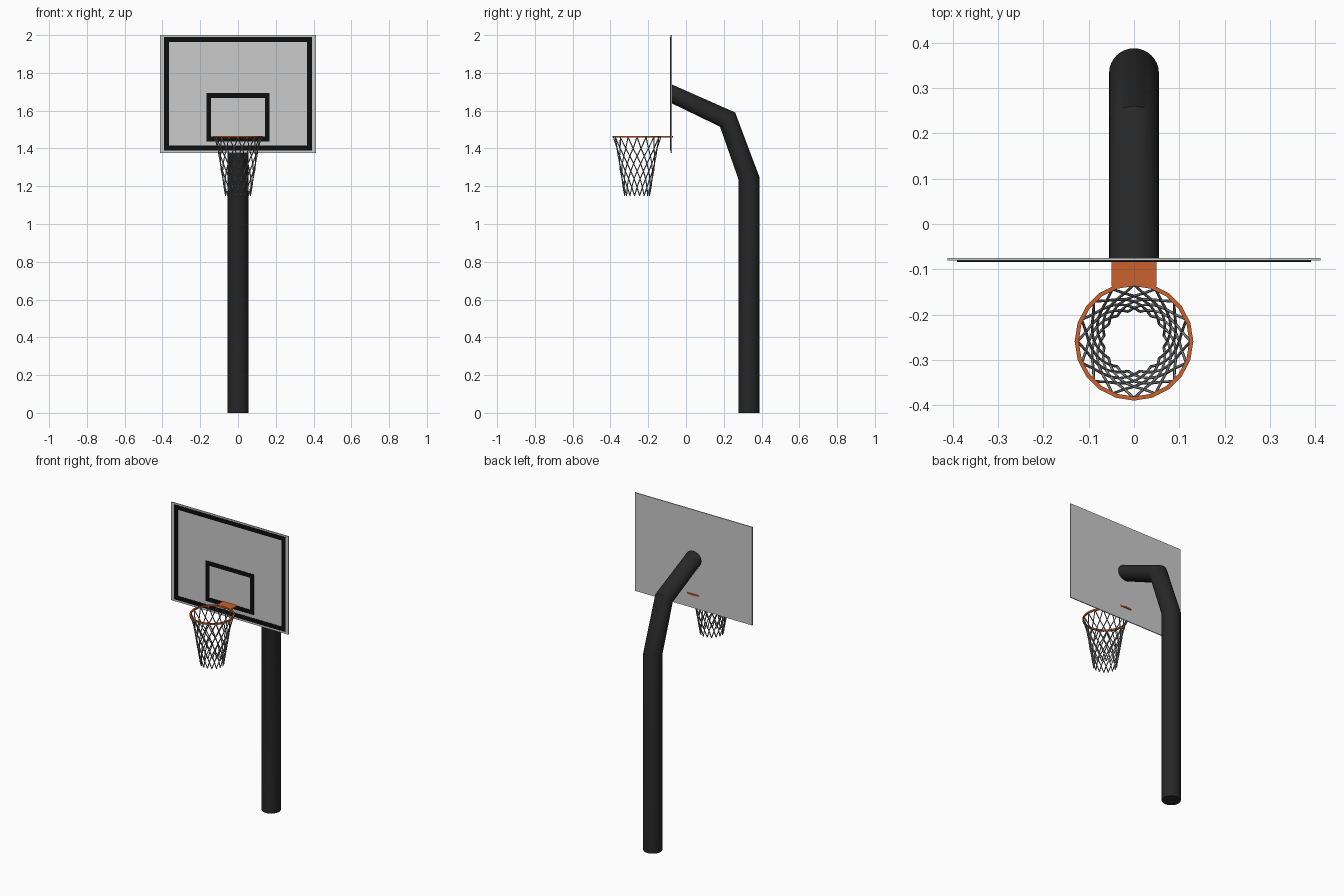
import bpy, bmesh, math
from mathutils import Vector

cube = bpy.data.objects.get("Cube")
if cube:
    bpy.data.objects.remove(cube, do_unlink=True)


def material(name, r, g, b):
    m = bpy.data.materials.new(name)
    m.use_nodes = True
    m.diffuse_color = (r, g, b, 1)
    m.node_tree.nodes["Principled BSDF"].inputs["Base Color"].default_value = (r, g, b, 1)
    return m


black = material("pole black", 0.02, 0.02, 0.02)
paint = material("line paint", 0.004, 0.004, 0.004)
grey = material("board grey", 0.6, 0.6, 0.6)
orange = material("rim orange", 0.6, 0.12, 0.03)
cord = material("net grey", 0.22, 0.22, 0.22)


def finish(name, bm, mat, smooth=False):
    bmesh.ops.recalc_face_normals(bm, faces=bm.faces)
    mesh = bpy.data.meshes.new(name)
    bm.to_mesh(mesh)
    bm.free()
    mesh.materials.append(mat)
    ob = bpy.data.objects.new(name, mesh)
    bpy.context.collection.objects.link(ob)
    if smooth:
        bpy.ops.object.select_all(action='DESELECT')
        ob.select_set(True)
        bpy.context.view_layer.objects.active = ob
        bpy.ops.object.shade_smooth_by_angle(angle=math.radians(40))
    return ob


def add_box(bm, x0, x1, y0, y1, z0, z1):
    verts = bmesh.ops.create_cube(bm, size=1)["verts"]
    for v in verts:
        v.co = Vector(((x0 + x1) / 2 + v.co.x * (x1 - x0),
                       (y0 + y1) / 2 + v.co.y * (y1 - y0),
                       (z0 + z1) / 2 + v.co.z * (z1 - z0)))


def bridge(bm, rings, closed):
    """Join rings of vertices with quads."""
    n = len(rings[0])
    pairs = list(zip(rings, rings[1:] + rings[:1]))
    for a, b in pairs if closed else pairs[:-1]:
        for i in range(n):
            j = (i + 1) % n
            bm.faces.new((a[i], a[j], b[j], b[i]))


# Bent pole: one ring per bend, given as centre (y, z), tilt and radius
bm = bmesh.new()
rings = []
for y, z, tilt, r in ((0.333, 0, 0, 0.055), (0.333, 1.243, 8, 0.0555),
                      (0.22, 1.553, 43, 0.055), (-0.078, 1.69, 90, 0.05)):
    t = math.radians(tilt)
    ring = []
    for i in range(32):
        a = math.tau * i / 32
        d = r * math.sin(a)
        ring.append(bm.verts.new((0.055 * math.cos(a), y + d * math.cos(t), z + d * math.sin(t))))
    rings.append(ring)
bridge(bm, rings, False)
bm.faces.new(rings[0])
bm.faces.new(rings[-1])
finish("pole", bm, black, True)

# Backboard panel
bm = bmesh.new()
add_box(bm, -0.412, 0.412, -0.081, -0.075, 1.377, 2.0)
finish("backboard", bm, grey)


# Painted rectangles on the front of the board
def painted_frame(name, half, z0, z1, w):
    bm = bmesh.new()
    for a, b, c, d in ((-half, half, z0, z0 + w), (-half, half, z1 - w, z1),
                       (-half, w - half, z0 + w, z1 - w), (half - w, half, z0 + w, z1 - w)):
        add_box(bm, a, b, -0.084, -0.081, c, d)
    finish(name, bm, paint)


painted_frame("border_line", 0.391, 1.39, 1.99, 0.026)
painted_frame("target_square", 0.168, 1.438, 1.694, 0.026)

# Hoop: flat ring with a thin square section
CY = -0.259
bm = bmesh.new()
rings = []
for i in range(20):
    a = math.tau * i / 20
    rings.append([bm.verts.new((r * math.cos(a), CY + r * math.sin(a), z))
                  for r, z in ((0.122, 1.457), (0.131, 1.457), (0.131, 1.467), (0.122, 1.467))])
bridge(bm, rings, True)
finish("rim", bm, orange)

# Rim bracket with a bowed rear edge that just passes through the board
bm = bmesh.new()
outline = [(0.05, -0.138), (0.05, -0.08)]
outline += [(0.05 * math.cos(math.pi * i / 8), -0.08 + 0.011 * math.sin(math.pi * i / 8))
            for i in range(1, 8)]
outline += [(-0.05, -0.08), (-0.05, -0.138), (0, -0.13)]
face = bm.faces.new([bm.verts.new((x, y, 1.457)) for x, y in outline])
ext = bmesh.ops.extrude_face_region(bm, geom=[face])["geom"]
bmesh.ops.translate(bm, vec=(0, 0, 0.01), verts=[v for v in ext if isinstance(v, bmesh.types.BMVert)])
finish("rim_bracket", bm, orange)

# Net: cords spiralling both ways down a tapering profile
profile = [(0.125, 1.46), (0.108, 1.4), (0.1, 1.36), (0.094, 1.32),
           (0.088, 1.28), (0.081, 1.24), (0.074, 1.195), (0.067, 1.15)]
curve = bpy.data.curves.new("net", 'CURVE')
curve.dimensions = '3D'
curve.bevel_depth = 0.003
curve.bevel_resolution = 1
curve.use_fill_caps = True
COLS = 16
for way in (-1, 1):
    for c in range(COLS):
        spline = curve.splines.new('POLY')
        spline.points.add(len(profile) - 1)
        for k, (r, z) in enumerate(profile):
            a = math.tau * (c + way * k / 2) / COLS
            spline.points[k].co = (r * math.cos(a), CY + r * math.sin(a), z, 1)
curve.materials.append(cord)
net = bpy.data.objects.new("net", curve)
bpy.context.collection.objects.link(net)
bpy.ops.object.select_all(action='DESELECT')
net.select_set(True)
bpy.context.view_layer.objects.active = net
bpy.ops.object.convert(target='MESH')
